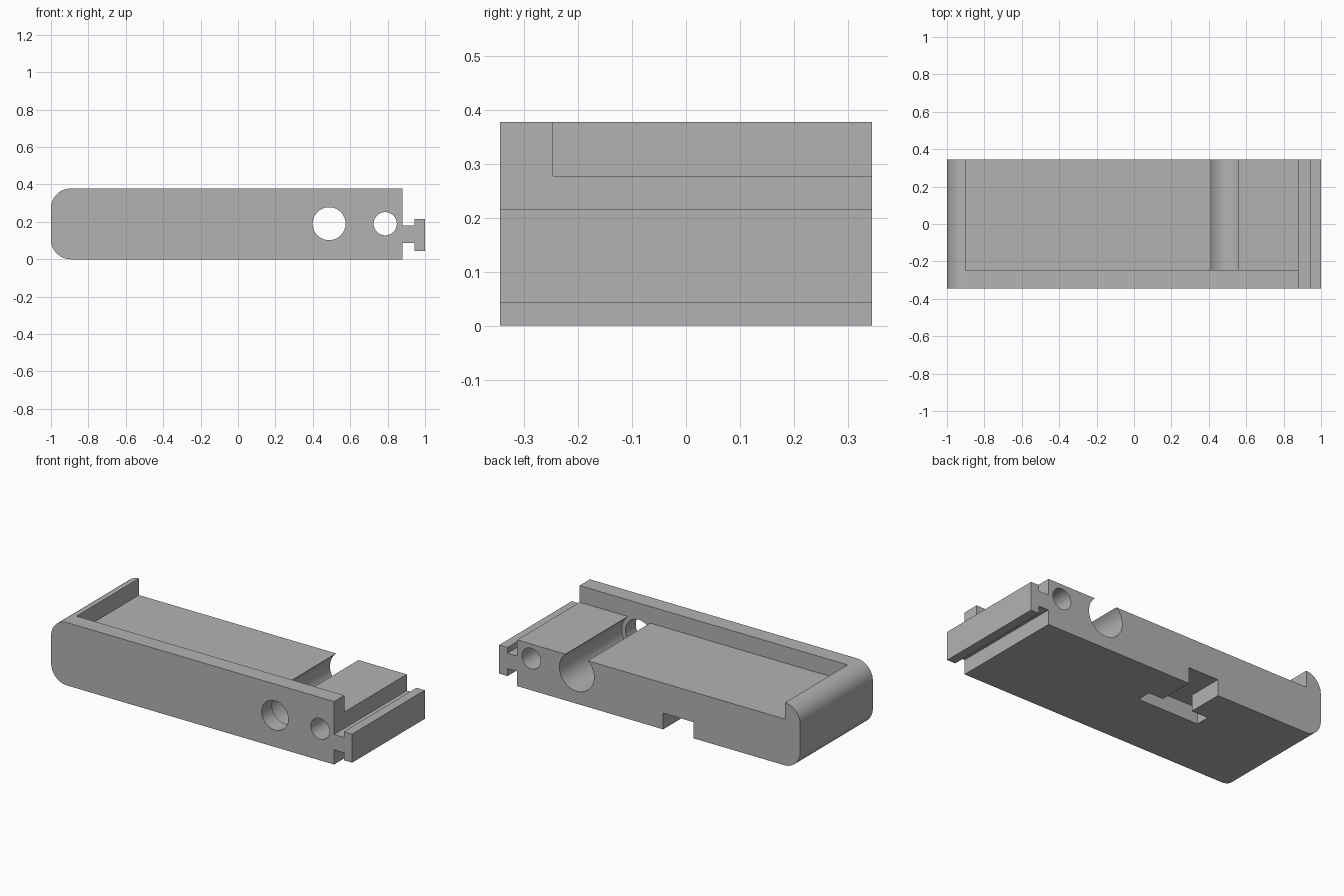
import bpy, bmesh
from math import cos, sin, pi, radians

if "Cube" in bpy.data.objects:
    bpy.data.objects.remove(bpy.data.objects["Cube"], do_unlink=True)

HALF_Y = 0.345       # half depth of the body
HEIGHT = 0.378       # top of the rim
FLOOR = 0.278        # tray floor
RIM_Y = -0.247       # inner face of the front rim
RIM_X = -0.90        # inner face of the end rim
END_X = 0.88         # end face that carries the rail
MID_Z = 0.19         # bore axis height

grey = bpy.data.materials.new("plain_grey")
grey.use_nodes = True
grey.diffuse_color = (0.45, 0.45, 0.45, 1)
grey.node_tree.nodes["Principled BSDF"].inputs["Base Color"].default_value = (0.45, 0.45, 0.45, 1)


def prism(name, profile, axis, low, high):
    """Extrude a 2D profile along y (profile in xz) or z (profile in xy)."""
    bm = bmesh.new()
    place = (lambda a, b: (a, low, b)) if axis == "y" else (lambda a, b: (a, b, low))
    move = (0, high - low, 0) if axis == "y" else (0, 0, high - low)
    face = bm.faces.new([bm.verts.new(place(a, b)) for a, b in profile])
    result = bmesh.ops.extrude_face_region(bm, geom=[face])
    verts = [g for g in result["geom"] if isinstance(g, bmesh.types.BMVert)]
    bmesh.ops.translate(bm, verts=verts, vec=move)
    bmesh.ops.recalc_face_normals(bm, faces=bm.faces[:])
    mesh = bpy.data.meshes.new(name)
    bm.to_mesh(mesh)
    bm.free()
    mesh.materials.append(grey)
    obj = bpy.data.objects.new(name, mesh)
    bpy.context.collection.objects.link(obj)
    return obj


def arc(cx, cz, r, start, end, steps):
    angles = [start + (end - start) * i / steps for i in range(steps + 1)]
    return [(cx + r * cos(a), cz + r * sin(a)) for a in angles]


def circle(cx, r):
    return arc(cx, MID_Z, r, 0, 2 * pi, 64)[:-1]


def rect(x0, x1, b0, b1):
    return [(x0, b0), (x1, b0), (x1, b1), (x0, b1)]


def cut(target, cutter):
    cutter.hide_render = True
    mod = target.modifiers.new(cutter.name, "BOOLEAN")
    mod.operation, mod.solver, mod.object = "DIFFERENCE", "EXACT", cutter
    bpy.context.view_layer.objects.active = target
    bpy.ops.object.modifier_apply(modifier=mod.name)
    bpy.data.objects.remove(cutter, do_unlink=True)


# Body with rounded end and T-shaped rail, as one side profile
R = 0.105
rail = [(END_X, 0), (END_X, 0.088), (0.945, 0.088), (0.945, 0.043), (1, 0.043),
        (1, 0.215), (0.945, 0.215), (0.945, 0.18), (END_X, 0.18), (END_X, HEIGHT)]
round_top = arc(-1 + R, HEIGHT - R, R, pi / 2, pi, 16)
round_bottom = arc(-1 + R, R, R, pi, 1.5 * pi, 16)
body = prism("tray_body", rail + round_top + round_bottom, "y", -HALF_Y, HALF_Y)

# Tray recess, open at the back and the rail end
cut(body, prism("recess_cutter", rect(RIM_X, 1.2, RIM_Y, 0.5), "z", FLOOR, 0.5))

# Wide channel behind the front rim, and the two bores through it
cut(body, prism("channel_cutter", circle(0.485, 0.115), "y", RIM_Y, 0.5))
cut(body, prism("large_bore_cutter", circle(0.487, 0.088), "y", -0.5, 0))
cut(body, prism("small_bore_cutter", circle(0.787, 0.062), "y", -0.5, 0.5))

# T-shaped slot in the underside, open at the back
slot = [(-0.40, 0.045), (0.005, 0.045), (0.005, 0.13), (-0.09, 0.13),
        (-0.09, 0.5), (-0.29, 0.5), (-0.29, 0.13), (-0.40, 0.13)]
cut(body, prism("slot_cutter", slot, "z", -0.1, 0.097))

# Smooth the curves, keep edges crisp
bpy.ops.object.select_all(action="DESELECT")
body.select_set(True)
bpy.context.view_layer.objects.active = body
bpy.ops.object.shade_smooth_by_angle(angle=radians(30))
